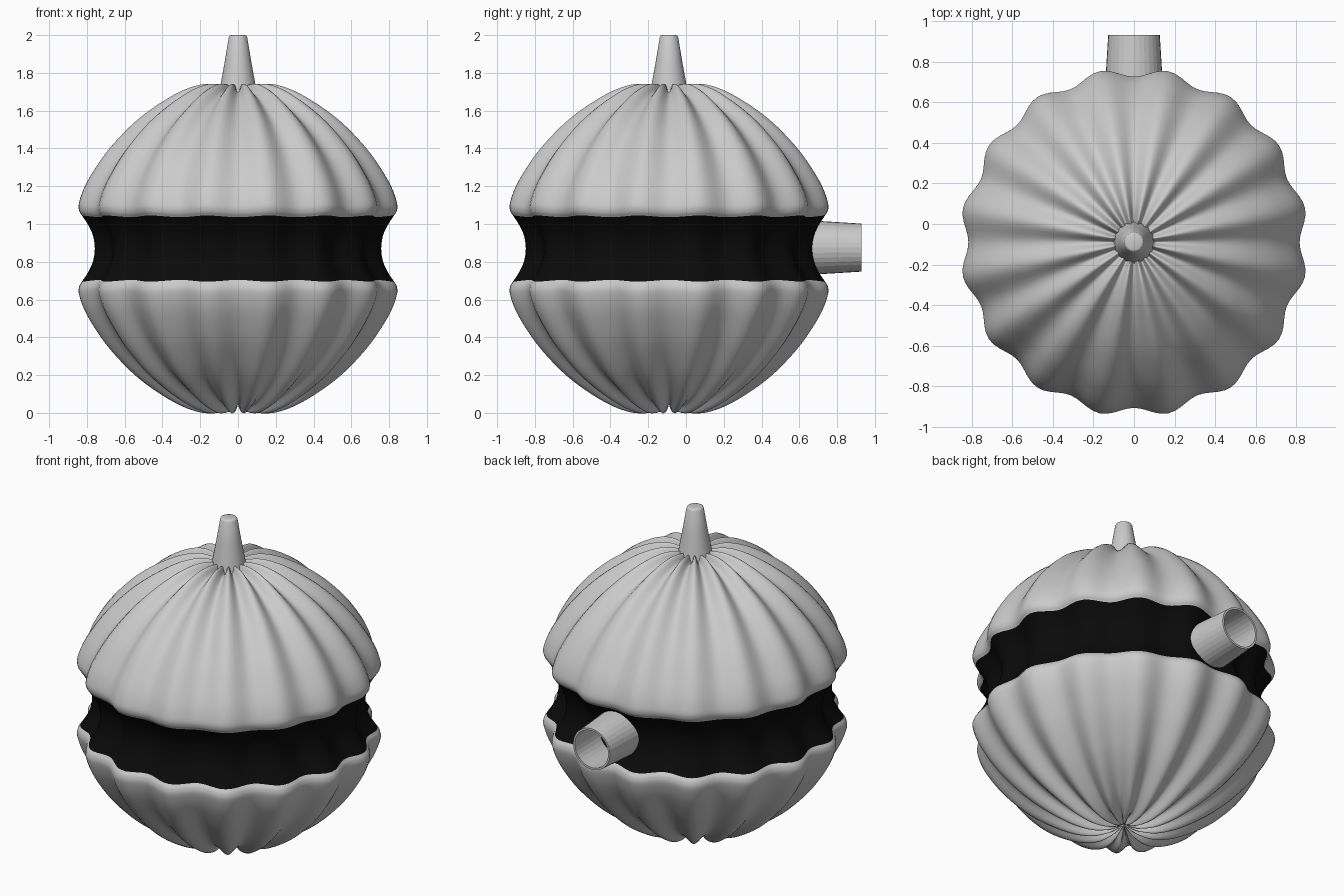
import bpy, math
from mathutils import Vector

if "Cube" in bpy.data.objects:
    bpy.data.objects.remove(bpy.data.objects["Cube"])

CY, MID = -0.09, 0.87          # body axis offset and mid height
LOBES, SEGS, GROOVE = 16, 160, 0.045


def smooth_profile(pts, steps=5):
    """Catmull-Rom curve through (radius, height) points."""
    p = [Vector(q) for q in pts]
    p = [2 * p[0] - p[1]] + p + [2 * p[-1] - p[-2]]
    out = []
    for i in range(1, len(p) - 2):
        a, b, c, d = p[i - 1:i + 3]
        for s in range(steps):
            t = s / steps
            out.append(0.5 * (2 * b + (c - a) * t + (2 * a - 5 * b + 4 * c - d) * t * t
                              + (3 * b - a - 3 * c + d) * t ** 3))
    out.append(p[-2])
    return [(max(q.x, 0.0), q.y) for q in out]


def lathe(name, profile, segs, place, closed=False, smooth=True):
    """Spin a profile listed from top to bottom; place(r, h, angle) gives the point."""
    verts, rings, faces = [], [], []
    for r, h in profile:
        n = 1 if r < 1e-5 else segs
        rings.append([len(verts) + k % n for k in range(segs)])
        verts += [place(r, h, 2 * math.pi * k / segs) for k in range(n)]
    pairs = list(zip(rings, rings[1:]))
    if closed:
        pairs.append((rings[-1], rings[0]))
    for a, b in pairs:
        for k in range(segs):
            j = (k + 1) % segs
            f = list(dict.fromkeys((a[k], b[k], b[j], a[j])))
            if len(f) > 2:
                faces.append(f)
    me = bpy.data.meshes.new(name)
    me.from_pydata(verts, [], faces)
    me.update()
    ob = bpy.data.objects.new(name, me)
    bpy.context.collection.objects.link(ob)
    for f in me.polygons:
        f.use_smooth = smooth
    return ob


def ribbed(r, z, a):
    """Point on the body, pushed in along the grooves."""
    n = Vector((r, z - MID)).normalized()
    d = GROOVE * (0.5 + 0.5 * math.cos(LOBES * a)) * min(1, r / 0.08)
    rr = r - d * n.x
    return (rr * math.cos(a), CY + rr * math.sin(a), z - d * n.y)


def upright(r, z, a):
    return (r * math.cos(a), CY + r * math.sin(a), z)


def rearward(r, y, a):
    return (r * math.cos(a), y, 0.875 - r * math.sin(a))


def flipped(profile):
    return [(r, 2 * MID - z) for r, z in reversed(profile)]


# Ribbed upper and lower shells
shell = smooth_profile([(0, 1.69), (0.04, 1.718), (0.1, 1.737), (0.19, 1.74), (0.3, 1.706),
                        (0.42, 1.64), (0.53, 1.562), (0.62, 1.48), (0.71, 1.38), (0.78, 1.28),
                        (0.83, 1.19), (0.857, 1.11), (0.855, 1.07), (0.84, 1.045)])
lathe("upper_shell", shell, SEGS, ribbed)
lathe("lower_shell", flipped(shell), SEGS, ribbed)

# Recessed black band between the shells
half = [(0.84, 1.045), (0.81, 1.0), (0.782, 0.94), (0.772, 0.87)]
band = lathe("waist_band", smooth_profile(half + flipped(half)[1:]), SEGS, ribbed)
black = bpy.data.materials.new("black")
black.diffuse_color = (0.003, 0.003, 0.003, 1)
black.use_nodes = True
black.node_tree.nodes["Principled BSDF"].inputs["Base Color"].default_value = black.diffuse_color
band.data.materials.append(black)

# Tapered stem with a softened tip
lathe("stem", [(0, 2.0), (0.036, 2.0), (0.044, 1.997), (0.049, 1.988), (0.07, 1.86),
               (0.093, 1.735), (0.1, 1.69)], 48, upright)

# Hollow tube at the back
lathe("rear_tube", [(0.115, 0.93), (0.127, 0.93), (0.145, 0.64), (0.13, 0.64)],
      32, rearward, closed=True, smooth=False)
